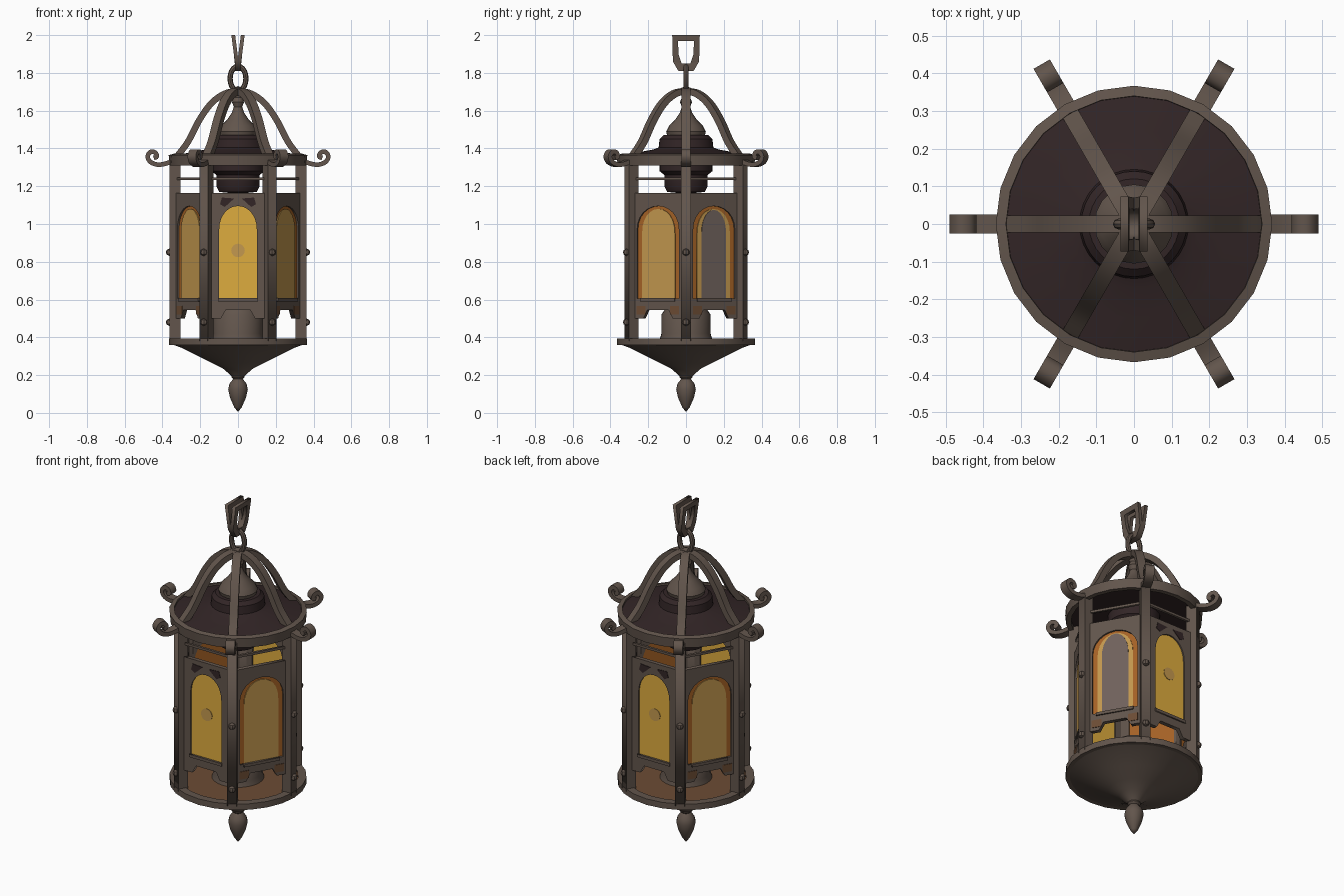
import bpy, bmesh, math
from mathutils import Matrix, Vector

if "Cube" in bpy.data.objects:
    bpy.data.objects.remove(bpy.data.objects["Cube"])


def material(name, r, g, b, rough=0.6):
    lin = [((c / 255 + 0.055) / 1.055) ** 2.4 for c in (r, g, b)] + [1]
    m = bpy.data.materials.new(name)
    m.use_nodes = True
    m.diffuse_color = lin
    bsdf = m.node_tree.nodes["Principled BSDF"]
    bsdf.inputs["Base Color"].default_value = lin
    bsdf.inputs["Roughness"].default_value = rough
    return m


BRONZE = material("aged bronze", 98, 85, 76)
DARK = material("dark roof metal", 50, 37, 38)
YELLOW = material("yellow glass", 222, 172, 62)
AMBER = material("amber glass", 195, 152, 78)
ORANGE = material("orange glass", 165, 98, 38)
BROWN = material("brown glow", 108, 76, 52)
GREY = material("smoky glass", 112, 98, 92)


def add(name, mesh, mat, smooth=False):
    ob = bpy.data.objects.new(name, mesh)
    bpy.context.collection.objects.link(ob)
    mesh.materials.clear()
    mesh.materials.append(mat)
    if smooth:
        bpy.ops.object.select_all(action='DESELECT')
        ob.select_set(True)
        bpy.context.view_layer.objects.active = ob
        bpy.ops.object.shade_smooth_by_angle(angle=math.radians(35))
    return ob


def bake(name, curve, mat, smooth=False):
    # Turn a curve into a mesh object
    tmp = bpy.data.objects.new("tmp", curve)
    bpy.context.collection.objects.link(tmp)
    deps = bpy.context.evaluated_depsgraph_get()
    mesh = bpy.data.meshes.new_from_object(tmp.evaluated_get(deps))
    bpy.data.objects.remove(tmp)
    return add(name, mesh, mat, smooth)


def spline(curve, pts):
    s = curve.splines.new('POLY')
    s.points.add(len(pts) - 1)
    for p, q in zip(s.points, pts):
        p.co = (*q, 1) if len(q) == 3 else (*q, 0, 1)
    s.use_cyclic_u = True


def plate(name, loops, thick, mat, angle, offset=0.0, smooth=False):
    # Upright plate facing the given angle; later loops are holes
    c = bpy.data.curves.new(name, 'CURVE')
    c.dimensions, c.fill_mode, c.extrude = '2D', 'BOTH', thick / 2
    for loop in loops:
        spline(c, loop)
    ob = bake(name, c, mat, smooth)
    n = Vector((math.cos(angle), math.sin(angle), 0))
    t = Vector((-n.y, n.x, 0))
    rot = Matrix((t, (0, 0, 1), n)).transposed().to_4x4()
    ob.data.transform(Matrix.Translation(n * offset) @ rot)
    return ob


def lathe(name, profile, mat, segs=32):
    bm = bmesh.new()
    vs = [bm.verts.new((r, 0, z)) for r, z in profile]
    es = [bm.edges.new(p) for p in zip(vs, vs[1:])]
    bmesh.ops.spin(bm, geom=vs + es, cent=(0, 0, 0), axis=(0, 0, 1),
                   angle=2 * math.pi, steps=segs)
    bmesh.ops.remove_doubles(bm, verts=bm.verts, dist=0.0005)
    bmesh.ops.recalc_face_normals(bm, faces=bm.faces)
    mesh = bpy.data.meshes.new(name)
    bm.to_mesh(mesh)
    bm.free()
    return add(name, mesh, mat, True)


def rect(x0, x1, z0, z1):
    return [(x0, z0), (x1, z0), (x1, z1), (x0, z1)]


def arch(w, z0, z1, rise=0.13):
    top = [(w * math.cos(i * math.pi / 12), z1 - rise + rise * math.sin(i * math.pi / 12) ** 0.9)
           for i in range(13)]
    return [(-w, z0), (w, z0)] + top


def strip(path, t, steps=5):
    # Outline of a smooth band of thickness t along a path
    p = [Vector(q) for q in path]
    p = [2 * p[0] - p[1]] + p + [2 * p[-1] - p[-2]]
    pts = []
    for a, b, c, d in zip(p, p[1:], p[2:], p[3:]):
        for i in range(steps):
            u = i / steps
            pts.append(0.5 * (2 * b + (c - a) * u + (2 * a - 5 * b + 4 * c - d) * u ** 2
                              + (3 * b - a - 3 * c + d) * u ** 3))
    pts.append(p[-2])
    left, right = [], []
    for i, q in enumerate(pts):
        d = (pts[min(i + 1, len(pts) - 1)] - pts[max(i - 1, 0)]).normalized()
        n = Vector((-d.y, d.x)) * t / 2
        left.append(tuple(q + n))
        right.append(tuple(q - n))
    return left + right[::-1]


# Base: drooping bowl, rim, glowing floor, inner cup and pendant finial
lathe("base_bowl", [(0.355, 0.365), (0.3, 0.345), (0.22, 0.305), (0.14, 0.265),
                    (0.08, 0.235), (0.045, 0.205), (0.03, 0.19)], BRONZE)
lathe("base_rim", [(0.32, 0.36), (0.365, 0.36), (0.365, 0.395), (0.32, 0.395), (0.32, 0.36)], BRONZE, 24)
lathe("floor_disc", [(0, 0.388), (0.33, 0.388), (0.33, 0.375), (0, 0.375)], BROWN)
lathe("inner_cup", [(0, 0.56), (0.11, 0.55), (0.13, 0.52), (0.13, 0.42), (0.14, 0.385)], BRONZE)
lathe("pendant_finial", [(0.02, 0.21), (0.035, 0.2), (0.035, 0.19), (0.025, 0.18), (0.045, 0.155),
                         (0.052, 0.125), (0.042, 0.08), (0.02, 0.03), (0, 0.005)], BRONZE, 16)

# Roof: rim, shallow cone, collar, cap with spike, neck below
lathe("roof_rim", [(0.335, 1.31), (0.362, 1.31), (0.367, 1.365), (0.34, 1.372), (0.335, 1.31)], BRONZE, 24)
lathe("roof_cone", [(0, 1.335), (0.34, 1.335), (0.345, 1.36), (0.25, 1.38), (0.17, 1.395), (0.145, 1.405),
                    (0.14, 1.45), (0.12, 1.47), (0, 1.475)], DARK)
lathe("roof_cap", [(0.1, 1.47), (0.105, 1.49), (0.09, 1.52), (0.055, 1.555), (0.032, 1.59), (0.022, 1.62),
                   (0.032, 1.645), (0.022, 1.67), (0.03, 1.7), (0.025, 1.72), (0, 1.73)], BRONZE, 20)
lathe("lamp_neck", [(0, 1.16), (0.1, 1.17), (0.115, 1.2), (0.115, 1.26), (0.14, 1.28), (0.14, 1.34)], DARK)

# Six posts, each with rivets, an arched arm and a scroll
ARM = [(0.325, 1.355), (0.265, 1.435), (0.205, 1.55), (0.14, 1.64), (0.07, 1.69), (0, 1.705)]
SCROLL = [(0.34, 1.335), (0.39, 1.318), (0.43, 1.315), (0.465, 1.33), (0.478, 1.358),
          (0.462, 1.382), (0.438, 1.378), (0.43, 1.357), (0.446, 1.35)]
for k in range(6):
    a = math.radians(60 * k)
    side = a - math.pi / 2
    plate(f"post_{k}", [rect(0.305, 0.362, 0.38, 1.33)], 0.052, BRONZE, side)
    plate(f"arm_{k}", [strip(ARM, 0.034)], 0.046, BRONZE, side, smooth=True)
    plate(f"scroll_{k}", [strip(SCROLL, 0.024)], 0.05, BRONZE, side, smooth=True)
    for z in (0.48, 0.85):
        rivet = lathe(f"rivet_{k}", [(0, -0.02), (0.016, -0.012), (0.02, 0), (0.016, 0.012), (0, 0.02)],
                      BRONZE, 8)
        rivet.data.transform(Matrix.Translation((0.362 * math.cos(a), 0.362 * math.sin(a), z)))

# Six window panels between the posts
R = 0.285
for k in range(6):
    a = math.radians(30 + 60 * k)
    plain = k in (1, 4)
    w = 0.1 if plain else 0.128
    outline = [(-0.15, 0.5), (-0.09, 0.5), (-0.065, 0.545), (0.065, 0.545), (0.09, 0.5),
               (0.15, 0.5), (0.15, 1.165), (-0.15, 1.165)]
    plate(f"window_frame_{k}", [outline, arch(w, 0.605, 1.095)], 0.024, BRONZE, a, R)
    plate(f"top_bar_{k}", [rect(-0.16, 0.16, 1.232, 1.246)], 0.014, BRONZE, a, R)
    plate(f"sill_{k}", [rect(-0.105, 0.105, 0.59, 0.607)], 0.012, BRONZE, a, R + 0.014)
    if plain:
        plate(f"glass_{k}", [arch(0.104, 0.6, 1.1)], 0.008, YELLOW, a, R)
        glow = [(0.036 * math.cos(i * math.pi / 8), 0.86 + 0.036 * math.sin(i * math.pi / 8))
                for i in range(16)]
        plate(f"flame_spot_{k}", [glow], 0.004, AMBER, a, R + 0.005)
        for s in (-1, 1):
            plate(f"tracery_{k}", [[(s * 0.02, 1.135), (s * 0.085, 1.14), (s * 0.095, 1.105),
                                    (s * 0.07, 1.09)]], 0.004, DARK, a, R + 0.013)
    else:
        plate(f"glass_border_{k}", [arch(0.132, 0.6, 1.1)], 0.008, ORANGE, a, R - 0.002)
        plate(f"glass_{k}", [arch(0.1, 0.607, 1.08)], 0.006, AMBER, a, R + 0.004)
        if k == 0:
            plate("smoky_pane", [arch(0.075, 0.607, 1.075)], 0.004, GREY, a, R + 0.008)
        for s in (-1, 1):
            plate(f"lower_inlay_{k}", [rect(*sorted((s * 0.075, s * 0.13)), 0.52, 0.565)],
                  0.004, BROWN, a, R + 0.013)

# Chain: round lower link, then a pair of splayed upper links
ring = bpy.data.curves.new("lower_link", 'CURVE')
ring.dimensions, ring.bevel_depth, ring.bevel_resolution = '3D', 0.014, 2
spline(ring, [(0.042 * math.cos(i * math.pi / 10), 0, 1.77 + 0.065 * math.sin(i * math.pi / 10))
              for i in range(20)])
bake("lower_link", ring, BRONZE, True)


def link(w, z0, z1):
    return [(-w * 0.55, z0), (w * 0.55, z0), (w * 0.95, z0 + 0.05), (w, z1), (-w, z1), (-w * 0.95, z0 + 0.05)]


for s in (-1, 1):
    ob = plate(f"upper_link_{s}", [link(0.073, 1.81, 2.0), link(0.042, 1.85, 1.97)], 0.02, BRONZE, 0, s * 0.007)
    for v in ob.data.vertices:
        v.co.x += s * max(0, v.co.z - 1.86) * 0.13
